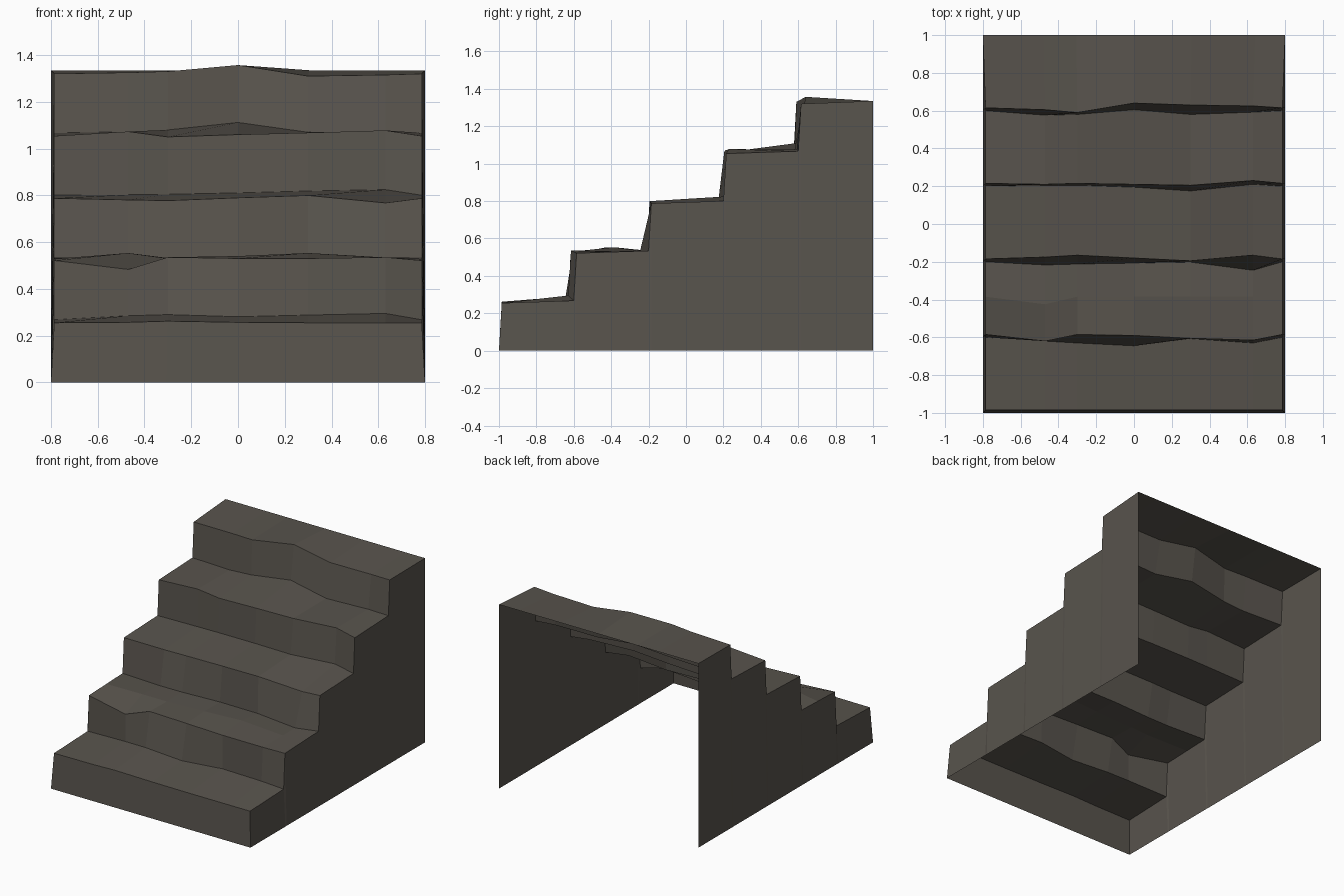
import bpy
import bmesh

default_cube = bpy.data.objects.get("Cube")
if default_cube:
    bpy.data.objects.remove(default_cube, do_unlink=True)

# One dark stone colour
stone = bpy.data.materials.new("dark_stone")
stone.use_nodes = True
colour = (0.098, 0.088, 0.074, 1)
stone.diffuse_color = colour
shader = next(n for n in stone.node_tree.nodes if n.type == "BSDF_PRINCIPLED")
shader.inputs["Base Color"].default_value = colour
shader.inputs["Roughness"].default_value = 0.9

HALF_WIDTH = 0.8
INSET = 0.786
STEP_DEPTH = 0.4
STEP_RISE = 0.2663
COLUMNS = (-INSET, -0.47, -0.3, 0, 0.3, 0.63, INSET)
FLAT = (0, 0, 0, 0, 0)

# Worn offsets (thousandths) in depth and height for each step's nose
NOSES = [
    (FLAT, (2, 7, 2, 0, 0)),
    ((-35, 0, -5, -20, -30), (-38, 14, 9, 9, 14)),
    ((10, 20, 5, -10, 20), (-7, -10, 2, 12, -20)),
    ((-5, 0, -5, -10, 15), (19, -4, 6, 14, 24)),
    ((-10, -25, 25, 15, 10), (5, 10, 37, -10, -5)),
]
# Worn offsets for the inner corner behind each tread
CORNERS = [
    ((-20, -30, -45, -7, -30), (17, 22, 13, 20, 27)),
    ((-17, -12, -7, -2, -45), (0, -2, 5, 0, 0)),
    ((5, 5, -5, -25, 10), (2, 4, 10, 18, 24)),
    ((-24, -20, 5, -20, -8), (5, 13, 45, 3, 8)),
]
# Uneven middle of the second tread
TREAD_MIDDLE = ((-40, 0, 0, 0, 0), (25, 2, 12, 25, 5))


def worn_row(y, z, offsets=(FLAT, FLAT), half=INSET):
    """A line of points across the stairs, with fixed ends."""
    dy, dz = [(0, *o, 0) for o in offsets]
    return [(x * half / INSET, y + a / 1000, z + b / 1000)
            for x, a, b in zip(COLUMNS, dy, dz)]


def make_strip(name, rows, flip=False):
    """Bridge successive rows of points with flat faces."""
    bm = bmesh.new()
    grid = [[bm.verts.new(p) for p in row] for row in rows]
    for low, high in zip(grid, grid[1:]):
        for i in range(len(low) - 1):
            quad = [low[i], low[i + 1], high[i + 1], high[i]]
            bm.faces.new(quad[::-1] if flip else quad)
    bmesh.ops.remove_doubles(bm, verts=bm.verts, dist=0.0001)
    mesh = bpy.data.meshes.new(name)
    bm.to_mesh(mesh)
    bm.free()
    mesh.materials.append(stone)
    obj = bpy.data.objects.new(name, mesh)
    bpy.context.collection.objects.link(obj)
    return obj


# Treads and risers, from the ground at the front to the top at the back
rows = [worn_row(-1, 0, half=HALF_WIDTH)]
for i, nose in enumerate(NOSES):
    y, z = -0.985 + STEP_DEPTH * i, 0.255 + STEP_RISE * i
    rows.append(worn_row(y, z, nose))
    if i == 1:
        rows.append(worn_row(y + STEP_DEPTH / 2, z + 0.007, TREAD_MIDDLE))
    if i < len(CORNERS):
        rows.append(worn_row(y + STEP_DEPTH - 0.015, z + 0.013, CORNERS[i]))
rows.append(worn_row(1, 1.335, half=HALF_WIDTH))
make_strip("worn_steps", rows)

# Side walls, dropping from the step ends to the ground; back and base stay open
for name, end, side in (("right_wall", 0, -1), ("left_wall", -1, 1)):
    profile = [row[end] for row in rows]
    wall = [[(side * HALF_WIDTH, p[1], 0), p] for p in profile]
    make_strip(name, wall, flip=side > 0)
